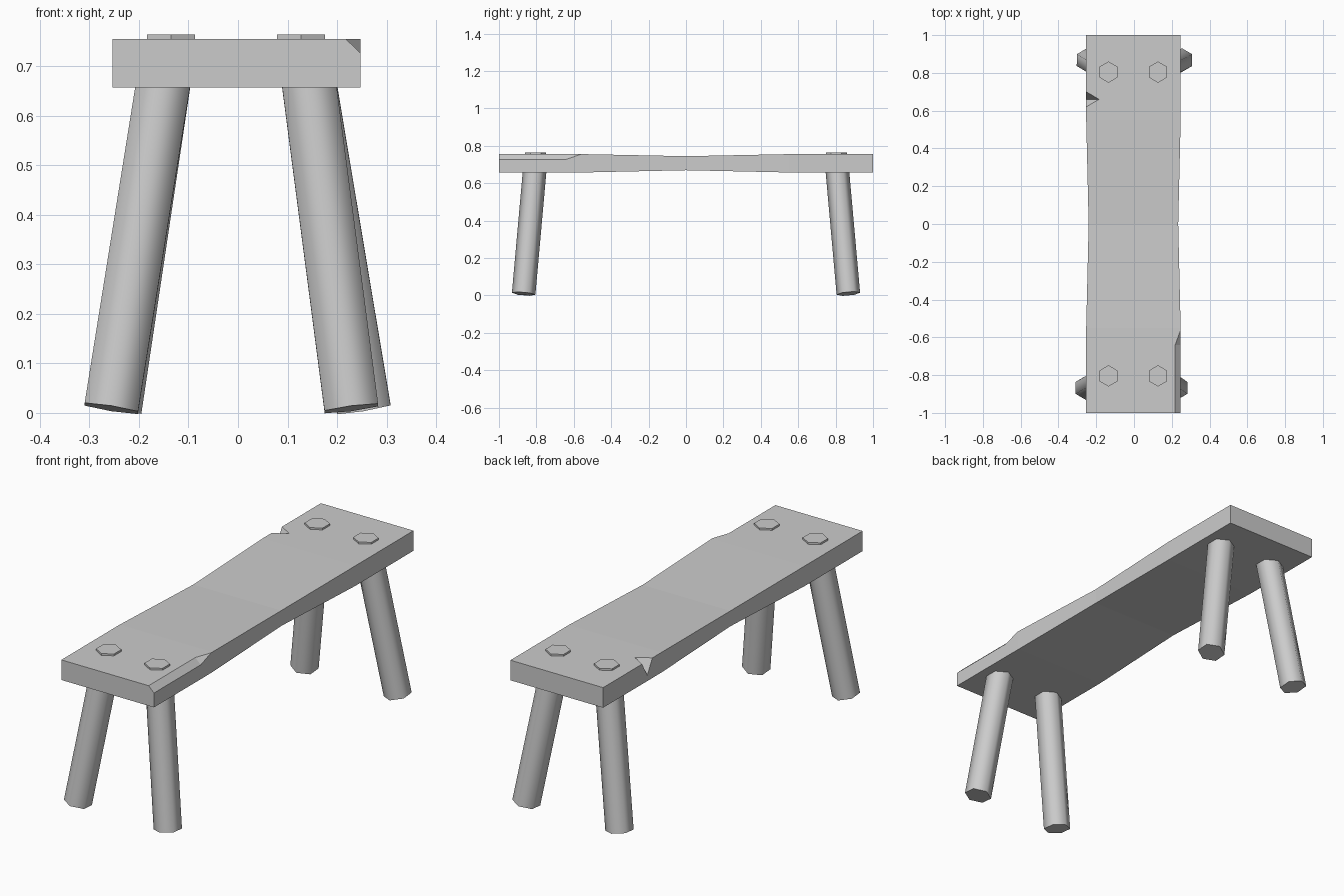
import bpy
import bmesh
from math import radians
from mathutils import Vector, Matrix

cube = bpy.data.objects.get("Cube")
if cube:
    bpy.data.objects.remove(cube)

# Single flat grey
grey = bpy.data.materials.new("plain grey")
grey.use_nodes = True
colour = (0.6, 0.6, 0.6, 1)
grey.diffuse_color = colour
grey.node_tree.nodes["Principled BSDF"].inputs["Base Color"].default_value = colour


def make_object(name, bm):
    bmesh.ops.recalc_face_normals(bm, faces=bm.faces)
    mesh = bpy.data.meshes.new(name)
    bm.to_mesh(mesh)
    bm.free()
    mesh.materials.append(grey)
    obj = bpy.data.objects.new(name, mesh)
    bpy.context.collection.objects.link(obj)
    return obj


def select_only(obj):
    bpy.ops.object.select_all(action='DESELECT')
    obj.select_set(True)
    bpy.context.view_layer.objects.active = obj


def hex_prism(name, start, end, radius):
    """Six-sided rod between two points, with corners facing front and back."""
    start, end = Vector(start), Vector(end)
    axis = end - start
    turn = Vector((0, 0, 1)).rotation_difference(axis).to_matrix().to_4x4()
    place = Matrix.Translation((start + end) / 2) @ turn @ Matrix.Rotation(radians(90), 4, 'Z')
    bm = bmesh.new()
    bmesh.ops.create_cone(bm, cap_ends=True, segments=6, radius1=radius,
                          radius2=radius, depth=axis.length)
    # Put a corner on the local y axis whatever the starting corner is
    corner = max(bm.verts, key=lambda v: abs(v.co.x))
    if abs(corner.co.x) < radius * 0.95:
        place = place @ Matrix.Rotation(radians(30), 4, 'Z')
    bm.transform(place)
    return make_object(name, bm)


def carve(target, points):
    """Cut the convex hull of the points out of the target."""
    bm = bmesh.new()
    for p in points:
        bm.verts.new(p)
    bmesh.ops.convex_hull(bm, input=bm.verts)
    cutter = make_object("cutter", bm)
    cutter.hide_render = True
    mod = target.modifiers.new("carve", 'BOOLEAN')
    mod.operation = 'DIFFERENCE'
    mod.solver = 'EXACT'
    mod.object = cutter
    select_only(target)
    bpy.ops.object.modifier_apply(modifier=mod.name)
    bpy.data.objects.remove(cutter)


# Seat plank: cross-sections along y, worn thinner and narrower in the middle
full = (-0.253, 0.247, 0.657, 0.755)
worn = (-0.240, 0.234, 0.669, 0.744)
bm = bmesh.new()
rings = []
for y, (x0, x1, z0, z1) in ((-1, full), (-0.55, full), (0, worn), (0.55, full), (1, full)):
    rings.append([bm.verts.new((x, y, z))
                  for x, z in ((x0, z0), (x1, z0), (x1, z1), (x0, z1))])
for a, b in zip(rings, rings[1:]):
    for i in range(4):
        j = (i + 1) % 4
        bm.faces.new((a[i], a[j], b[j], b[i]))
bm.faces.new(rings[0])
bm.faces.new(rings[-1])
seat = make_object("seat_plank", bm)

# Chipped front edge and a wedge-shaped nick in the opposite edge
x0, x1, z0, z1 = full
chip = [(x1, -0.56, z1), (0.3, -0.56, 0.8)]
for y in (-1.1, -0.64):
    chip += [(0.218, y, z1), (x1, y, 0.727), (0.3, y, 0.8)]
carve(seat, chip)
carve(seat, [(x0, 0.62, z1), (x0, 0.70, z1), (-0.185, 0.66, z1),
             (x0, 0.66, 0.685), (-0.3, 0.66, 0.8)])

# Splayed legs, each with an upright peg head above the seat
for end, sy in (("front", -1), ("back", 1)):
    for side, foot_x, top_x, peg_x in (("left", 0.229 if sy < 0 else 0.254, 0.140, 0.127),
                                       ("right", -0.256 if sy < 0 else -0.249, -0.147, -0.135)):
        leg = hex_prism(f"{end}_{side}_leg", (foot_x, sy * 0.868, 0.009),
                        (top_x, sy * 0.807, 0.69), 0.063)
        select_only(leg)
        bpy.ops.object.shade_smooth_by_angle(angle=radians(65))
        hex_prism(f"{end}_{side}_peg", (peg_x, sy * 0.804, 0.72),
                  (peg_x, sy * 0.804, 0.764), 0.056)
